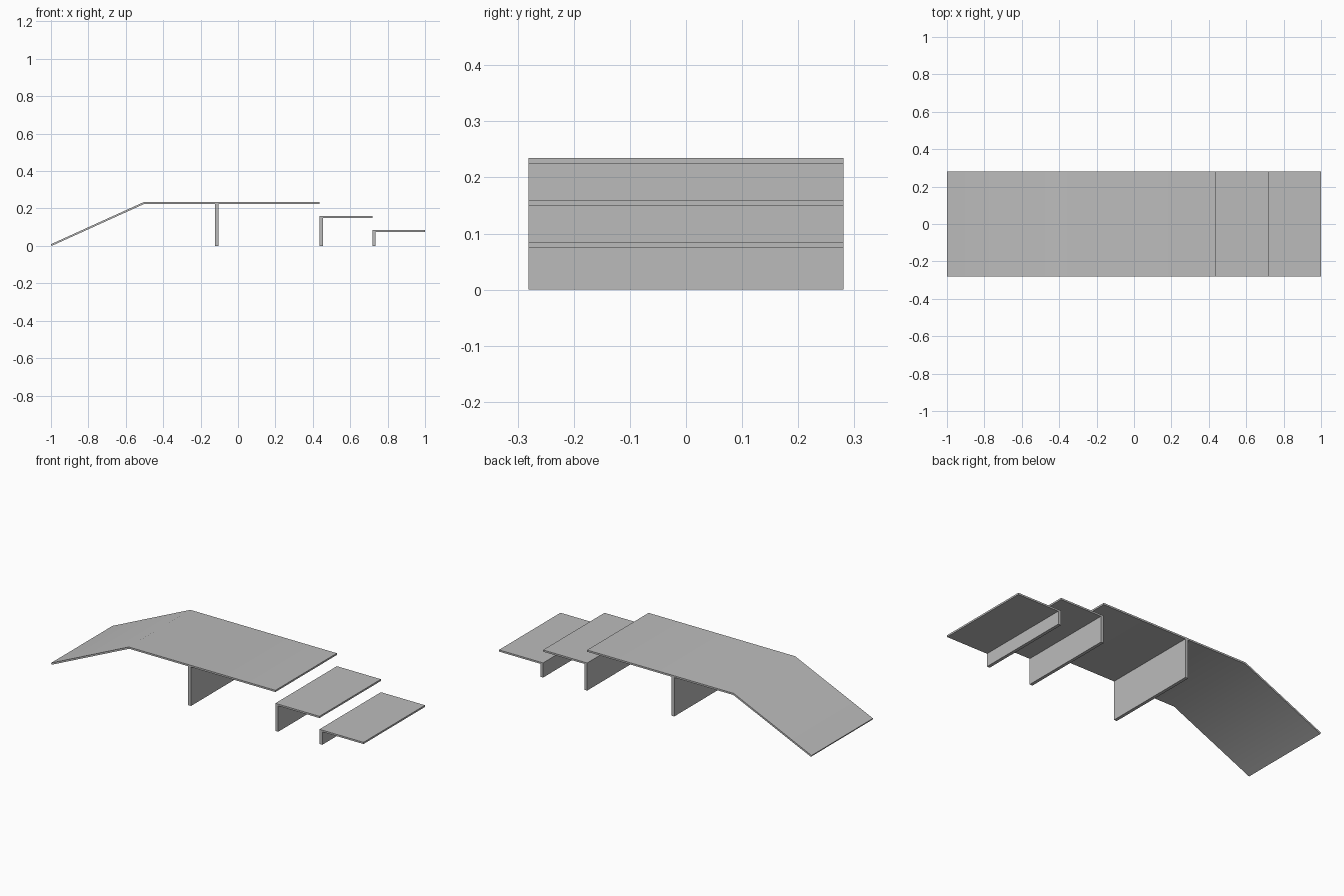
import bpy
import bmesh
import math

cube = bpy.data.objects.get("Cube")
if cube:
    bpy.data.objects.remove(cube, do_unlink=True)

HALF_DEPTH = 0.281
THICK = 0.01
WALL = 0.018

grey = bpy.data.materials.new("plain_grey")
grey.use_nodes = True
colour = (0.5, 0.5, 0.5, 1)
grey.diffuse_color = colour
grey.node_tree.nodes["Principled BSDF"].inputs["Base Color"].default_value = colour


def extrude_profile(name, profile):
    """Extrude an x-z outline across the full depth of the model."""
    bm = bmesh.new()
    outline = bm.faces.new([bm.verts.new((x, -HALF_DEPTH, z)) for x, z in profile])
    result = bmesh.ops.extrude_face_region(bm, geom=[outline])
    moved = [v for v in result["geom"] if isinstance(v, bmesh.types.BMVert)]
    bmesh.ops.translate(bm, verts=moved, vec=(0, 2 * HALF_DEPTH, 0))
    bmesh.ops.recalc_face_normals(bm, faces=bm.faces)
    mesh = bpy.data.meshes.new(name)
    bm.to_mesh(mesh)
    bm.free()
    mesh.materials.append(grey)
    obj = bpy.data.objects.new(name, mesh)
    bpy.context.collection.objects.link(obj)
    return obj


def slab(name, x0, x1, z0, z1):
    return extrude_profile(name, [(x0, z0), (x1, z0), (x1, z1), (x0, z1)])


# Sloping ramp that bends into the flat upper deck
TOP = 0.235
DECK_END = 0.436
deck = extrude_profile("ramp_and_deck", [
    (-0.996, 0), (-0.5, TOP - THICK), (DECK_END, TOP - THICK),
    (DECK_END, TOP), (-0.502, TOP), (-1, 0.009)])

# Upright under the middle of the deck
slab("deck_support", -0.122, -0.122 + WALL, 0, TOP - THICK)

# Two descending steps, each a tread on an upright at its inner edge
for name, x0, x1, top in (("upper_step", DECK_END, 0.718, 0.16),
                          ("lower_step", 0.718, 1.0, 0.085)):
    slab(name + "_tread", x0, x1, top - THICK, top)
    slab(name + "_support", x0, x0 + WALL, 0, top - THICK)

# Soft bend on the ramp, sharp edges elsewhere
bpy.ops.object.select_all(action="DESELECT")
deck.select_set(True)
bpy.context.view_layer.objects.active = deck
bpy.ops.object.shade_smooth_by_angle(angle=math.radians(30))
